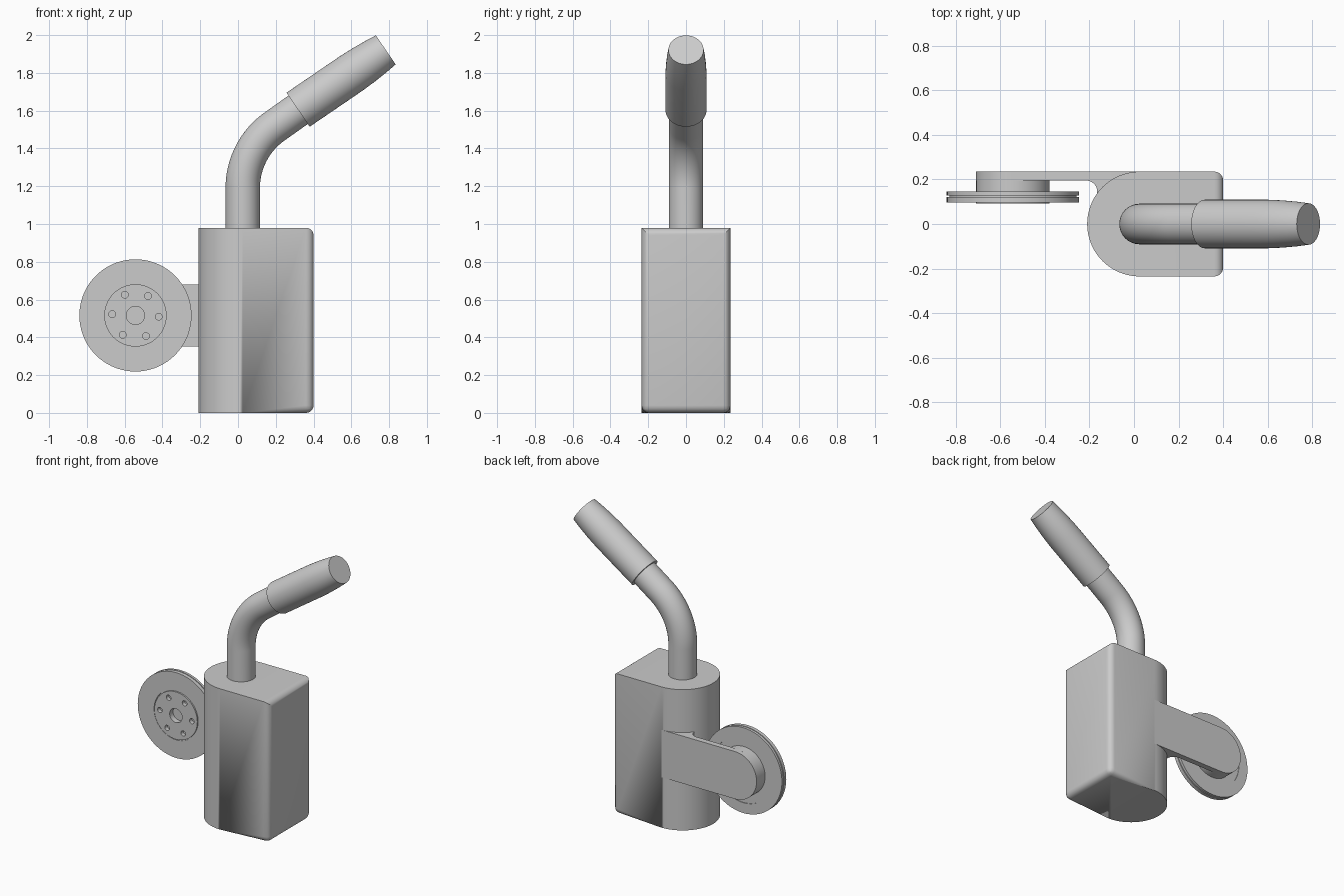
import bpy, bmesh, math
from math import sin, cos, pi, radians
from mathutils import Vector, Matrix

if "Cube" in bpy.data.objects:
    bpy.data.objects.remove(bpy.data.objects["Cube"])

grey = bpy.data.materials.new("plain grey")
grey.use_nodes = True
GREY = (0.6, 0.6, 0.6, 1)
grey.diffuse_color = GREY
grey.node_tree.nodes["Principled BSDF"].inputs["Base Color"].default_value = GREY


def finish(name, bm, angle=30):
    bmesh.ops.remove_doubles(bm, verts=bm.verts, dist=1e-5)
    bmesh.ops.recalc_face_normals(bm, faces=bm.faces)
    mesh = bpy.data.meshes.new(name)
    bm.to_mesh(mesh)
    bm.free()
    mesh.materials.append(grey)
    ob = bpy.data.objects.new(name, mesh)
    bpy.context.collection.objects.link(ob)
    bpy.ops.object.select_all(action='DESELECT')
    ob.select_set(True)
    bpy.context.view_layer.objects.active = ob
    bpy.ops.object.shade_smooth_by_angle(angle=radians(angle))
    return ob


def arc(cx, cy, r, start, end, n):
    steps = [radians(start + (end - start) * i / n) for i in range(n + 1)]
    return [(cx + r * cos(a), cy + r * sin(a)) for a in steps]


def prism(points, low, high, axis='Z'):
    """Extrude a flat outline along z (outline in x, y) or along y (outline in x, z)."""
    place = (lambda a, b, h: (a, b, h)) if axis == 'Z' else (lambda a, b, h: (a, h, b))
    bm = bmesh.new()
    rings = [[bm.verts.new(place(a, b, h)) for a, b in points] for h in (low, high)]
    bridge(bm, rings)
    return bm


def bridge(bm, rings):
    """Skin closed rings and cap both ends."""
    n = len(rings[0])
    for p, q in zip(rings, rings[1:]):
        for i in range(n):
            j = (i + 1) % n
            bm.faces.new((p[i], p[j], q[j], q[i]))
    bm.faces.new(rings[0])
    bm.faces.new(rings[-1])


def sweep(stations, n=48):
    """Round tube in the x-z plane; each station is x, z, radius, heading above horizontal."""
    bm = bmesh.new()
    rings = []
    for x, z, r, h in stations:
        side = Vector((-sin(h), 0, cos(h)))
        rings.append([bm.verts.new(Vector((x, 0, z)) + r * (side * cos(t) + Vector((0, 1, 0)) * sin(t)))
                      for t in (2 * pi * i / n for i in range(n))])
    bridge(bm, rings)
    return bm


# Body: D-shaped block with softened base and square end
HALF, RIGHT, TOP, MID = 0.235, 0.40, 0.98, 0.025
bm = prism(arc(MID, 0, HALF, 90, 270, 48) + [(RIGHT, -HALF), (RIGHT, HALF)], 0, TOP)
soft = []
for e in bm.edges:
    a, b = (v.co for v in e.verts)
    at_base = max(a.z, b.z) < 0.01
    at_end = min(a.x, b.x) > RIGHT - 0.01
    if at_base or at_end:
        soft.append(e)
bmesh.ops.bevel(bm, geom=soft, offset=0.04, segments=6, profile=0.5, affect='EDGES')
finish("body", bm)

# Bent neck rising from the body
TILT = radians(34.3)
BEND, BEND_Z, NECK_R = 0.40, 1.19, 0.091
stations = [(MID, 0.95, NECK_R, pi / 2)]
for i in range(25):
    a = (pi / 2 - TILT) * i / 24
    stations.append((MID + BEND * (1 - cos(a)), BEND_Z + BEND * sin(a), NECK_R, pi / 2 - a))
stations.append((0.36, 1.634, NECK_R, TILT))
finish("neck", sweep(stations))

# Handle sleeve tapering towards its tip
sleeve = [(0, 0.109), (0.34, 0.109), (0.42, 0.106), (0.50, 0.100), (0.562, 0.093)]
finish("handle_sleeve", sweep([(0.318 + d * cos(TILT), 1.605 + d * sin(TILT), r, TILT) for d, r in sleeve]))

# Side arm, flush with the back of the body
WX, WZ, ARM_R, ARM_Y = -0.543, 0.516, 0.165, 0.195
outline = arc(WX, WZ, ARM_R, 90, 270, 32) + [(MID, WZ - ARM_R), (MID, WZ + ARM_R)]
finish("side_arm", prism(outline, ARM_Y, HALF, 'Y'))

# Curved web blending the arm into the body
web = arc(-0.215, 0.145, 0.05, 90, -10, 10) + [(-0.05, 0.14), (-0.05, ARM_Y)]
finish("arm_web", prism(web, WZ - ARM_R, WZ + ARM_R))

# Boss between arm and wheel
finish("wheel_boss", prism(arc(WX, WZ, ARM_R, 0, 354, 59), 0.138, ARM_Y + 0.01, 'Y'))

# Wheel: turned profile of radius and depth
profile = [(0, 0.13), (0.048, 0.13), (0.048, 0.092), (0.165, 0.092), (0.165, 0.102),
           (0.171, 0.102), (0.171, 0.097), (0.297, 0.097), (0.297, 0.122), (0.285, 0.122),
           (0.285, 0.128), (0.297, 0.128), (0.297, 0.145), (0.225, 0.145), (0.225, 0.141), (0, 0.141)]
bm = bmesh.new()
verts = [bm.verts.new((WX + r, y, WZ)) for r, y in profile]
edges = [bm.edges.new(pair) for pair in zip(verts, verts[1:])]
bmesh.ops.spin(bm, geom=verts + edges, cent=(WX, 0, WZ), axis=(0, 1, 0), angle=2 * pi, steps=72)
wheel = finish("wheel", bm)

# Ring of six bolt holes
bm = bmesh.new()
for k in range(6):
    a = radians(60 * k - 3)
    spot = Vector((WX + 0.123 * cos(a), 0.09, WZ + 0.123 * sin(a)))
    bmesh.ops.create_cone(bm, cap_ends=True, segments=20, radius1=0.018, radius2=0.018, depth=0.06,
                          matrix=Matrix.Translation(spot) @ Matrix.Rotation(pi / 2, 4, 'X'))
cutter = finish("bolt_hole_cutter", bm)
cutter.hide_render = True
cutter.hide_set(True)
cutter.display_type = 'WIRE'
cut = wheel.modifiers.new("bolt holes", 'BOOLEAN')
cut.operation = 'DIFFERENCE'
cut.solver = 'EXACT'
cut.object = cutter
